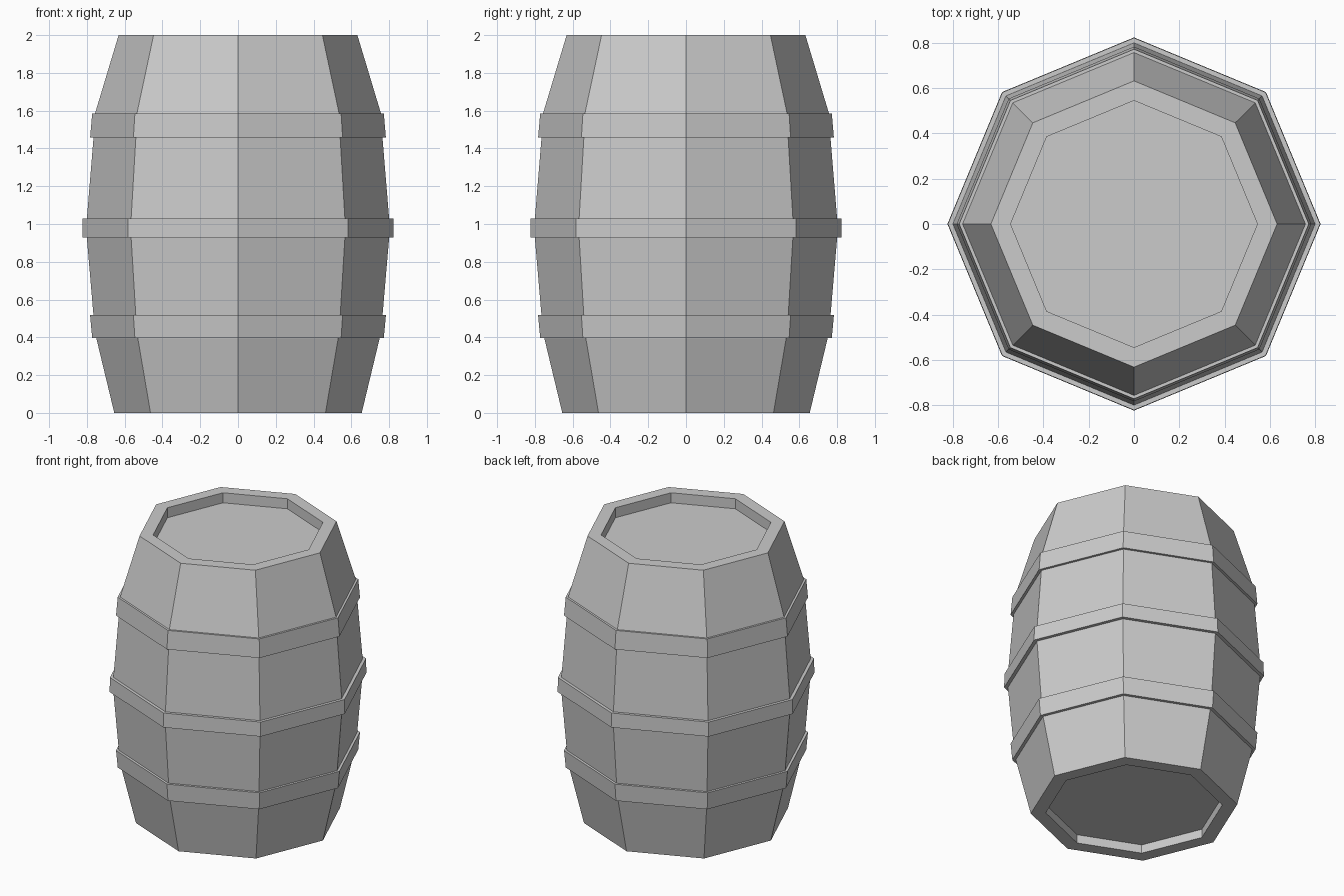
import bpy
from math import cos, sin, pi

if "Cube" in bpy.data.objects:
    bpy.data.objects.remove(bpy.data.objects["Cube"])

SIDES = 8


def lathe(name, profile, closed=False):
    """Revolve an (r, z) profile into an eight-sided part; open profiles get end caps."""
    n = len(profile)
    verts = [(r * cos(2 * pi * s / SIDES), r * sin(2 * pi * s / SIDES), z)
             for r, z in profile for s in range(SIDES)]
    faces = []
    for i in range(n if closed else n - 1):
        a, b = i * SIDES, (i + 1) % n * SIDES
        for s in range(SIDES):
            t = (s + 1) % SIDES
            faces.append((a + s, a + t, b + t, b + s))
    if not closed:
        faces.append(tuple(reversed(range(SIDES))))
        faces.append(tuple(range((n - 1) * SIDES, n * SIDES)))
    mesh = bpy.data.meshes.new(name)
    mesh.from_pydata(verts, [], faces)
    mesh.update()
    obj = bpy.data.objects.new(name, mesh)
    bpy.context.collection.objects.link(obj)
    return obj


# Barrel body with recessed bottom and lid
lathe("barrel_body", [
    (0.56, 0.06), (0.56, 0.0), (0.655, 0.0),
    (0.75, 0.395), (0.765, 0.515), (0.80, 0.925), (0.80, 1.03),
    (0.765, 1.455), (0.757, 1.585),
    (0.632, 2.0), (0.545, 2.0), (0.545, 1.93)])

# Hoops: bottom z, top z, outer radius at bottom and top, inner radius
for name, z0, z1, r0, r1, inner in [
        ("lower_hoop", 0.397, 0.517, 0.772, 0.783, 0.745),
        ("middle_hoop", 0.928, 1.028, 0.824, 0.822, 0.795),
        ("upper_hoop", 1.457, 1.585, 0.783, 0.772, 0.752)]:
    lathe(name, [(inner, z0), (r0, z0), (r1, z1), (inner, z1)], closed=True)
